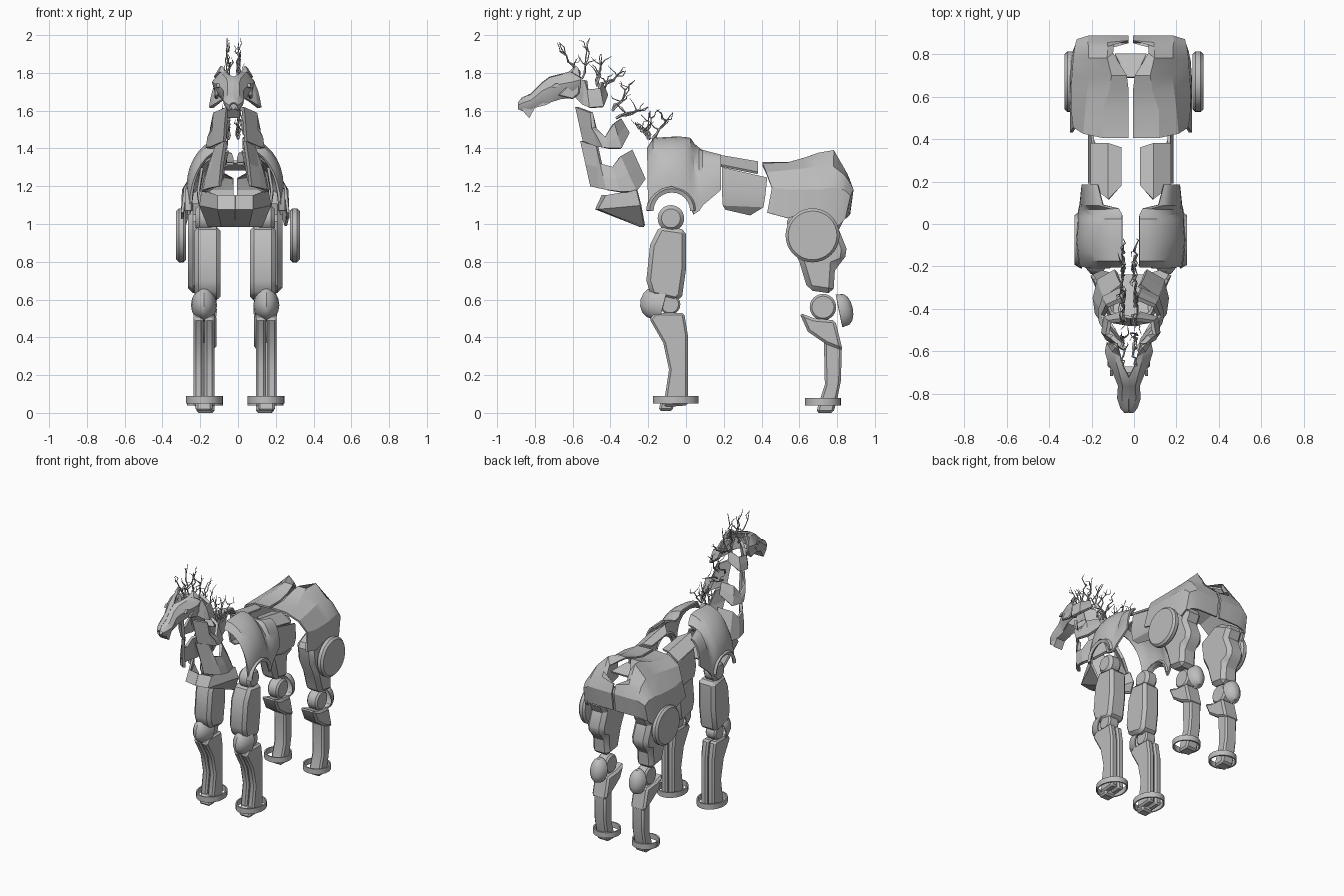
import bpy, bmesh, math, random
from mathutils import Vector

random.seed(4)
CX = -0.015                      # plane of symmetry of the body
HX = -0.024                      # the head sits slightly to one side
grey = bpy.data.materials.new("metal grey")
grey.diffuse_color = (0.51, 0.51, 0.51, 1)


def finish(ob, mirror=True, thick=0, bevel=0, angle=32, cx=CX):
    """Mirror, thicken and bevel a part, then bake and shade it."""
    ob.data.materials.append(grey)
    if thick:
        m = ob.modifiers.new("thick", 'SOLIDIFY')
        m.thickness, m.offset = thick, 0
    if bevel:
        m = ob.modifiers.new("bevel", 'BEVEL')
        m.width, m.segments, m.limit_method = bevel, 1, 'ANGLE'
        m.angle_limit = math.radians(50)
    if mirror:
        ob.modifiers.new("mirror", 'MIRROR').use_clip = False
        ob.location.x = cx
    bpy.ops.object.select_all(action='DESELECT')
    ob.select_set(True)
    bpy.context.view_layer.objects.active = ob
    bpy.ops.object.convert(target='MESH')
    if angle:
        bpy.ops.object.shade_smooth_by_angle(angle=math.radians(angle))
    return ob


def make(name, bm, **kw):
    bmesh.ops.recalc_face_normals(bm, faces=bm.faces[:])
    me = bpy.data.meshes.new(name)
    bm.to_mesh(me)
    bm.free()
    ob = bpy.data.objects.new(name, me)
    bpy.context.collection.objects.link(ob)
    return finish(ob, **kw)


def shell(name, rows, thick=0.014, **kw):
    """Open sheet through rows of points."""
    bm = bmesh.new()
    vs = [[bm.verts.new(p) for p in r] for r in rows]
    for a, b in zip(vs, vs[1:]):
        for i in range(len(a) - 1):
            bm.faces.new((a[i], a[i + 1], b[i + 1], b[i]))
    return make(name, bm, thick=thick, **kw)


def slab(name, profile, x0, x1, bevel=0.02, **kw):
    """Side profile (y, z) extruded across x."""
    bm = bmesh.new()
    a = [bm.verts.new((x0, y, z)) for y, z in profile]
    b = [bm.verts.new((x1, y, z)) for y, z in profile]
    bm.faces.new(a)
    bm.faces.new(b[::-1])
    for i in range(len(a)):
        j = (i + 1) % len(a)
        bm.faces.new((a[i], b[i], b[j], a[j]))
    return make(name, bm, bevel=bevel, **kw)


def disc(name, x0, x1, y, z, r, **kw):
    pts = [(y + r * math.cos(t * math.tau / 32), z + r * math.sin(t * math.tau / 32)) for t in range(32)]
    return slab(name, pts, x0, x1, **kw)


def cap(name, x, y, z, size, tilt):
    """Half ellipsoid guard bulging towards -y, then tilted about x."""
    rows = []
    for i in range(9):
        v = math.pi * i / 8
        row = []
        for j in range(9):
            u = math.pi * j / 8
            p = Vector((size[0] * math.cos(u) * math.sin(v),
                        -size[1] * math.sin(u) * math.sin(v) ** 0.6, size[2] * math.cos(v)))
            c, s = math.cos(tilt), math.sin(tilt)
            row.append((x + p.x, y + p.y * c - p.z * s, z + p.y * s + p.z * c))
        rows.append(row)
    return shell(name, rows, thick=0.008)


def ring(name, x, y, rx, ry, z0, z1):
    pts = [(x + rx * math.cos(t * math.tau / 28), y + ry * math.sin(t * math.tau / 28)) for t in range(29)]
    return shell(name, [[(*p, z) for p in pts] for z in (z0, z1)], thick=0.01)


# shoulder shells, arched above the front legs: (y, inner x, outer x, top z, bottom z)
rows = []
for y, xi, xo, zt, zb in [(-.20, .04, .235, 1.40, 1.10), (-.17, .04, .24, 1.45, 1.15), (-.13, .04, .245, 1.452, 1.185),
                          (-.075, .04, .25, 1.455, 1.20), (-.01, .04, .245, 1.455, 1.17), (.02, .04, .245, 1.45, 1.11),
                          (.04, .04, .245, 1.42, 1.05), (.07, .055, .24, 1.395, 1.07), (.09, .13, .235, 1.385, 1.10),
                          (.185, .155, .225, 1.36, 1.18)]:
    rows.append([(xi + (xo - xi) * math.sin(t * math.pi / 16), y, zb + (zt - zb) * math.cos(t * math.pi / 16))
                 for t in range(9)])
shell("shoulder_shell", rows)
arc = [math.radians(a) for a in range(0, 181, 15)]
shell("shoulder_collar", [[(x, -.075 + r * math.cos(a), 1.07 + r * math.sin(a)) for a in arc]
                          for x, r in ((.23, .13), (.258, .115), (.25, .10))])
disc("shoulder_joint", .11, .21, -.08, 1.03, .07)

# rump shell, open at the seam and at a vent near the tail
rump = [[(.01, .405, 1.32), (.13, .405, 1.315), (.22, .425, 1.27), (.265, .455, 1.19), (.28, .43, 1.06)],
        [(.01, .54, 1.32), (.13, .54, 1.32), (.21, .54, 1.28), (.275, .54, 1.18), (.28, .54, 1.03)],
        [(.01, .63, 1.345), (.10, .63, 1.345), (.20, .63, 1.29), (.275, .63, 1.18), (.28, .63, 1.06)],
        [(.02, .70, 1.37), (.09, .70, 1.37), (.19, .70, 1.30), (.27, .70, 1.18), (.28, .70, 1.06)],
        [(.085, .80, 1.335), (.11, .78, 1.385), (.195, .78, 1.30), (.265, .78, 1.19), (.275, .77, 1.02)],
        [(.085, .855, 1.245), (.11, .83, 1.295), (.195, .83, 1.26), (.258, .83, 1.18), (.268, .80, .99)],
        [(.01, .858, 1.24), (.11, .85, 1.26), (.20, .85, 1.235), (.255, .845, 1.17), (.265, .815, 1.0)],
        [(.01, .88, 1.18), (.10, .88, 1.18), (.20, .88, 1.18), (.25, .865, 1.15), (.255, .84, 1.03)],
        [(.01, .862, 1.05), (.09, .862, 1.05), (.18, .86, 1.05), (.23, .85, 1.04), (.235, .84, 1.03)]]
shell("rump_shell", rump, angle=25)
shell("tail_vent", [[(0, .69, 1.33), (.02, .69, 1.33)], [(0, .80, 1.29), (.075, .80, 1.29)]])

# waist plates
shell("saddle_plate", [[(.045, .18, 1.345), (.045, .36, 1.32)], [(.105, .115, 1.37), (.105, .38, 1.325)],
                       [(.185, .18, 1.31), (.185, .38, 1.27)]])
shell("flank_plate", [[(.175, .19, 1.30), (.18, .43, 1.245)], [(.195, .19, 1.18), (.195, .42, 1.15)],
                      [(.185, .195, 1.10), (.185, .41, 1.09)], [(.155, .21, 1.08), (.155, .34, 1.05)]])

# chest plate
shell("chest_plate", [[(0, -.44, 1.15), (.09, -.42, 1.15), (.17, -.26, 1.18)],
                      [(0, -.475, 1.08), (.09, -.46, 1.08), (.185, -.24, 1.10)],
                      [(0, -.24, .99), (.07, -.24, .99), (.14, -.22, .99)]], angle=0)

# neck plates wrapping each side: columns of (x, top y, top z, bottom y, bottom z)
necks = {
    "lower_neck_plate": (.03, [(.05, -.555, 1.44, -.50, 1.20), (.10, -.47, 1.41, -.46, 1.19),
                               (.13, -.45, 1.32, -.42, 1.18), (.14, -.39, 1.30, -.35, 1.17),
                               (.12, -.35, 1.355, -.265, 1.17), (.04, -.29, 1.39, -.22, 1.235)]),
    "middle_neck_plate": (.015, [(.04, -.58, 1.62, -.54, 1.44), (.11, -.50, 1.59, -.465, 1.41),
                                 (.13, -.49, 1.51, -.44, 1.405), (.13, -.43, 1.46, -.41, 1.40),
                                 (.11, -.385, 1.53, -.345, 1.40), (.03, -.35, 1.555, -.305, 1.48)]),
    "upper_neck_plate": (.02, [(.025, -.59, 1.77, -.58, 1.67), (.09, -.53, 1.76, -.54, 1.63),
                               (.11, -.52, 1.71, -.51, 1.615), (.10, -.46, 1.715, -.44, 1.62),
                               (.02, -.45, 1.75, -.42, 1.68)])}
for name, (flare, cols) in necks.items():
    shell(name, [[(x, yt, zt) for x, yt, zt, yb, zb in cols],
                 [(x + flare * .6, (yt + yb) / 2, (zt + zb) / 2) for x, yt, zt, yb, zb in cols],
                 [(x + flare, yb, zb) for x, yt, zt, yb, zb in cols]], thick=.02, angle=0)

# head mask: (y, inner x, half width, top z, bottom z)
rows = []
for y, xi, w, zt, zb in [(-.885, 0, .018, 1.64, 1.61), (-.865, 0, .035, 1.665, 1.60), (-.82, 0, .05, 1.685, 1.61),
                         (-.76, 0, .046, 1.745, 1.64), (-.72, 0, .062, 1.775, 1.645), (-.66, .03, .09, 1.79, 1.665),
                         (-.60, .045, .108, 1.805, 1.67), (-.56, .055, .10, 1.81, 1.69)]:
    rows.append([(xi, y, zt), (max(xi, w * .6), y, zt - .004), (w, y, zt - (zt - zb) * .4),
                 (w * .9, y, zt - (zt - zb) * .7), (w * .6, y, zb)])
shell("head_mask", rows, thick=.012, cx=HX)
slab("lower_jaw", [(-.87, 1.605), (-.83, 1.56), (-.80, 1.615), (-.74, 1.63), (-.67, 1.67), (-.70, 1.69), (-.80, 1.65)],
     0, .035, bevel=0, cx=HX)
slab("cheek_plate", [(-.68, 1.68), (-.60, 1.66), (-.565, 1.69), (-.56, 1.77), (-.62, 1.74)], .08, .10,
     bevel=.006, cx=HX)
slab("eye", [(-.715, 1.725), (-.69, 1.745), (-.665, 1.74), (-.69, 1.72)], .075, .09, bevel=0, cx=HX)
shell("ear", [[(.04, -.62, 1.80), (.075, -.60, 1.80), (.10, -.56, 1.775)],
              [(.055, -.585, 1.83), (.06, -.58, 1.835), (.07, -.57, 1.825)]], thick=.012, angle=0, cx=HX)

# front legs
slab("front_upper_leg", [(-.14, .99), (0, .97), (0, .76), (-.02, .62), (-.05, .59), (-.185, .62), (-.21, .70),
                         (-.19, .89)], .078, .215, bevel=.022)
disc("front_knee_joint", .12, .205, -.085, .575, .055, bevel=.01)
cap("front_knee_guard", .165, -.12, .57, (.065, .12, .085), -.25)
for name, x0, x1 in (("front_shin_inner", .11, .162), ("front_shin_outer", .168, .22)):
    slab(name, [(-.195, .50), (-.16, .53), (-.01, .53), (.01, .41), (.01, .04), (-.12, .03), (-.09, .23),
                (-.12, .37)], x0, x1, bevel=.012)
slab("front_hoof", [(-.145, .01), (-.07, .01), (-.06, .08), (-.13, .08)], .12, .21, bevel=.012)
ring("front_hoof_ring", .163, -.055, .093, .115, .05, .09)

# hind legs
slab("thigh", [(.53, 1.04), (.55, .90), (.60, .80), (.645, .65), (.78, .63), (.79, .78), (.84, .80), (.85, .87),
               (.81, .97), (.85, 1.05), (.70, 1.12)], .115, .25, bevel=.035)
disc("hind_knee_joint", .12, .205, .725, .56, .07, bevel=.012)
cap("hock_guard", .16, .81, .54, (.06, .07, .085), math.pi + .2)
slab("hock_plate", [(.60, .53), (.68, .50), (.79, .49), (.83, .33), (.74, .365), (.645, .43)], .10, .22, bevel=.014)
slab("hind_shin", [(.73, .39), (.825, .35), (.82, .17), (.80, .07), (.78, 0), (.69, 0), (.70, .04), (.735, .15)],
     .11, .205, bevel=.012)
ring("hind_hoof_ring", .16, .725, .09, .09, .04, .08)

# round hip discs
for s, side in ((-1, "left"), (1, "right")):
    disc(side + "_hip_disc", s * .275, s * .327, .67, .94, .143, bevel=.014, mirror=False)

# twiggy mane: (base y, base z, tip y, tip z)
cu = bpy.data.curves.new("mane", 'CURVE')
cu.dimensions, cu.bevel_depth, cu.bevel_resolution = '3D', .007, 0


def twig(a, b, n, depth):
    d = b - a
    pts = [a + d * (i / n) + Vector([random.uniform(-.012, .012) for _ in range(3)]) * (0 < i < n)
           for i in range(n + 1)]
    sp = cu.splines.new('POLY')
    sp.points.add(n)
    for i, p in enumerate(pts):
        sp.points[i].co = (*p, 1)
        sp.points[i].radius = (1 - .75 * i / n) * (1 if depth else .6)
    if depth:
        for i in (2, 4):
            side = Vector((random.uniform(-.02, .02), random.choice((-1, 1)) * random.uniform(.03, .06),
                           random.uniform(.03, .07)))
            twig(pts[i], pts[i] + side, 3, depth - 1)


for y0, z0, y1, z1 in [(-.56, 1.77, -.67, 1.96), (-.55, 1.77, -.51, 1.985), (-.47, 1.73, -.45, 1.90),
                       (-.46, 1.72, -.32, 1.81), (-.39, 1.60, -.27, 1.76), (-.37, 1.56, -.20, 1.62),
                       (-.20, 1.45, -.19, 1.60), (-.18, 1.45, -.07, 1.59), (-.19, 1.45, -.27, 1.54)]:
    for s in (-1, 1):
        x = HX + s * .025
        twig(Vector((x, y0, z0)), Vector((x + s * random.uniform(0, .015), y1, z1)), 6, 1)
mane = bpy.data.objects.new("mane", cu)
bpy.context.collection.objects.link(mane)
finish(mane, mirror=False, angle=0)
